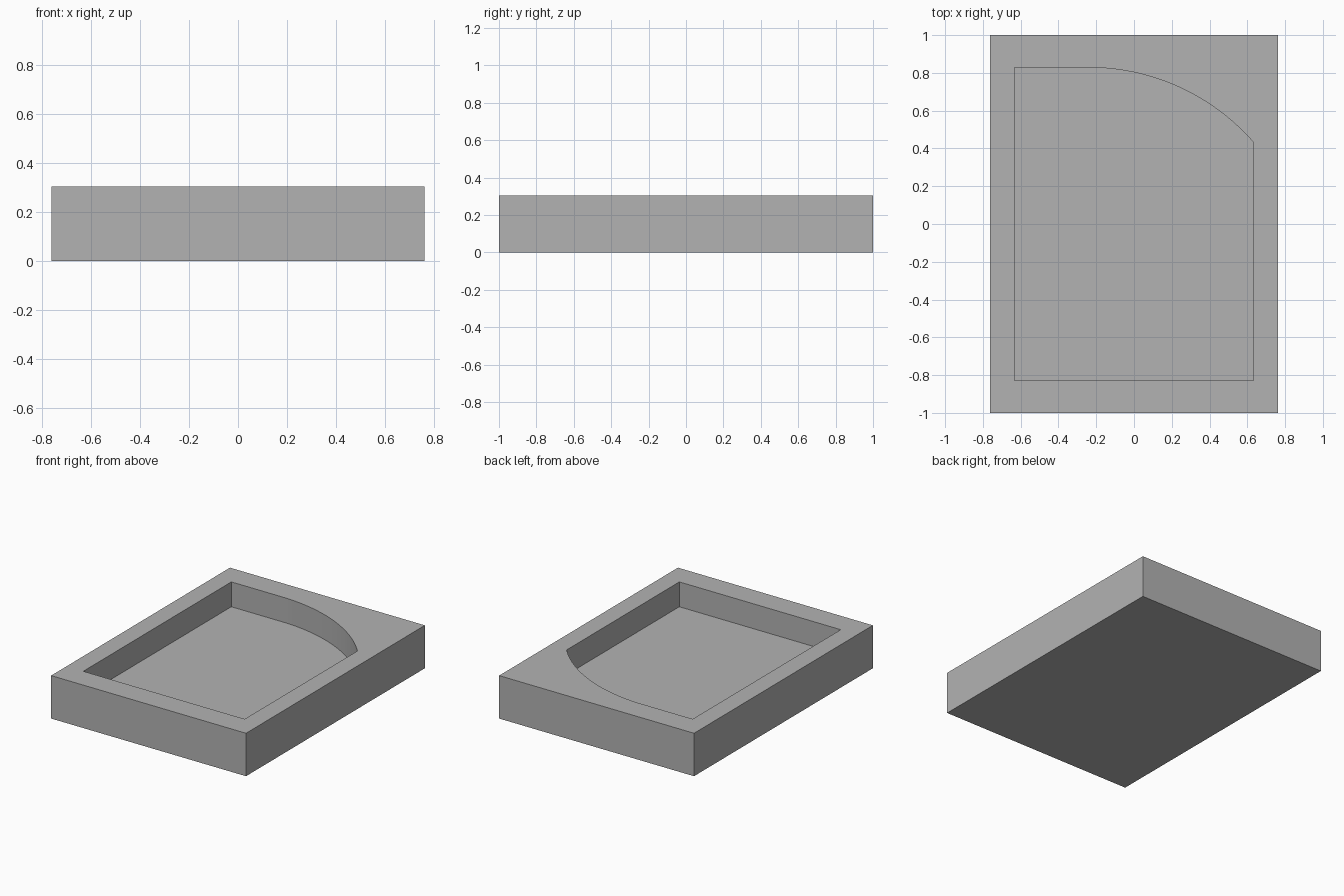
import bpy
import bmesh
from math import atan2, cos, sin, hypot

WIDTH, LENGTH, HEIGHT = 1.526, 2.0, 0.304
POCKET_X, POCKET_Y, FLOOR_Z = 0.632, 0.828, 0.128

if "Cube" in bpy.data.objects:
    bpy.data.objects.remove(bpy.data.objects["Cube"], do_unlink=True)

# Plain grey finish
grey = bpy.data.materials.new("plain_grey")
grey.use_nodes = True
colour = (0.45, 0.45, 0.45, 1)
grey.diffuse_color = colour
grey.node_tree.nodes["Principled BSDF"].inputs["Base Color"].default_value = colour


def prism(name, outline, bottom, top):
    """Extrude a flat outline into a solid between two heights."""
    bm = bmesh.new()
    base = bm.faces.new([bm.verts.new((x, y, bottom)) for x, y in outline])
    result = bmesh.ops.extrude_face_region(bm, geom=[base])
    raised = [v for v in result["geom"] if isinstance(v, bmesh.types.BMVert)]
    bmesh.ops.translate(bm, verts=raised, vec=(0, 0, top - bottom))
    bmesh.ops.recalc_face_normals(bm, faces=bm.faces)
    mesh = bpy.data.meshes.new(name)
    bm.to_mesh(mesh)
    bm.free()
    mesh.materials.append(grey)
    obj = bpy.data.objects.new(name, mesh)
    bpy.context.collection.objects.link(obj)
    return obj


def arc(start, end, rise, steps):
    """Points on a circular arc bulging to the right of start to end."""
    dx, dy = end[0] - start[0], end[1] - start[1]
    chord = hypot(dx, dy)
    radius = (chord * chord / 4 + rise * rise) / (2 * rise)
    nx, ny = dy / chord, -dx / chord
    cx = (start[0] + end[0]) / 2 - nx * (radius - rise)
    cy = (start[1] + end[1]) / 2 - ny * (radius - rise)
    a = atan2(start[1] - cy, start[0] - cx)
    b = atan2(end[1] - cy, end[0] - cx)
    angles = [a + (b - a) * i / steps for i in range(steps + 1)]
    return [(cx + radius * cos(t), cy + radius * sin(t)) for t in angles]


# Rectangular block
w, l = WIDTH / 2, LENGTH / 2
tray = prism("tray", [(-w, -l), (w, -l), (w, l), (-w, l)], 0, HEIGHT)

# Pocket with one swept corner
curve = arc((POCKET_X, 0.433), (-0.2, POCKET_Y), 0.095, 24)
pocket_outline = [(-POCKET_X, -POCKET_Y), (POCKET_X, -POCKET_Y),
                  *curve, (-POCKET_X, POCKET_Y)]
cutter = prism("pocket_cutter", pocket_outline, FLOOR_Z, HEIGHT + 0.1)
cutter.hide_render = True

cut = tray.modifiers.new("pocket", "BOOLEAN")
cut.operation = "DIFFERENCE"
cut.solver = "EXACT"
cut.object = cutter

bpy.ops.object.select_all(action="DESELECT")
tray.select_set(True)
bpy.context.view_layer.objects.active = tray
bpy.ops.object.modifier_apply(modifier=cut.name)
bpy.data.objects.remove(cutter, do_unlink=True)

# Smooth curved wall, crisp edges elsewhere
bpy.ops.object.shade_smooth_by_angle()
